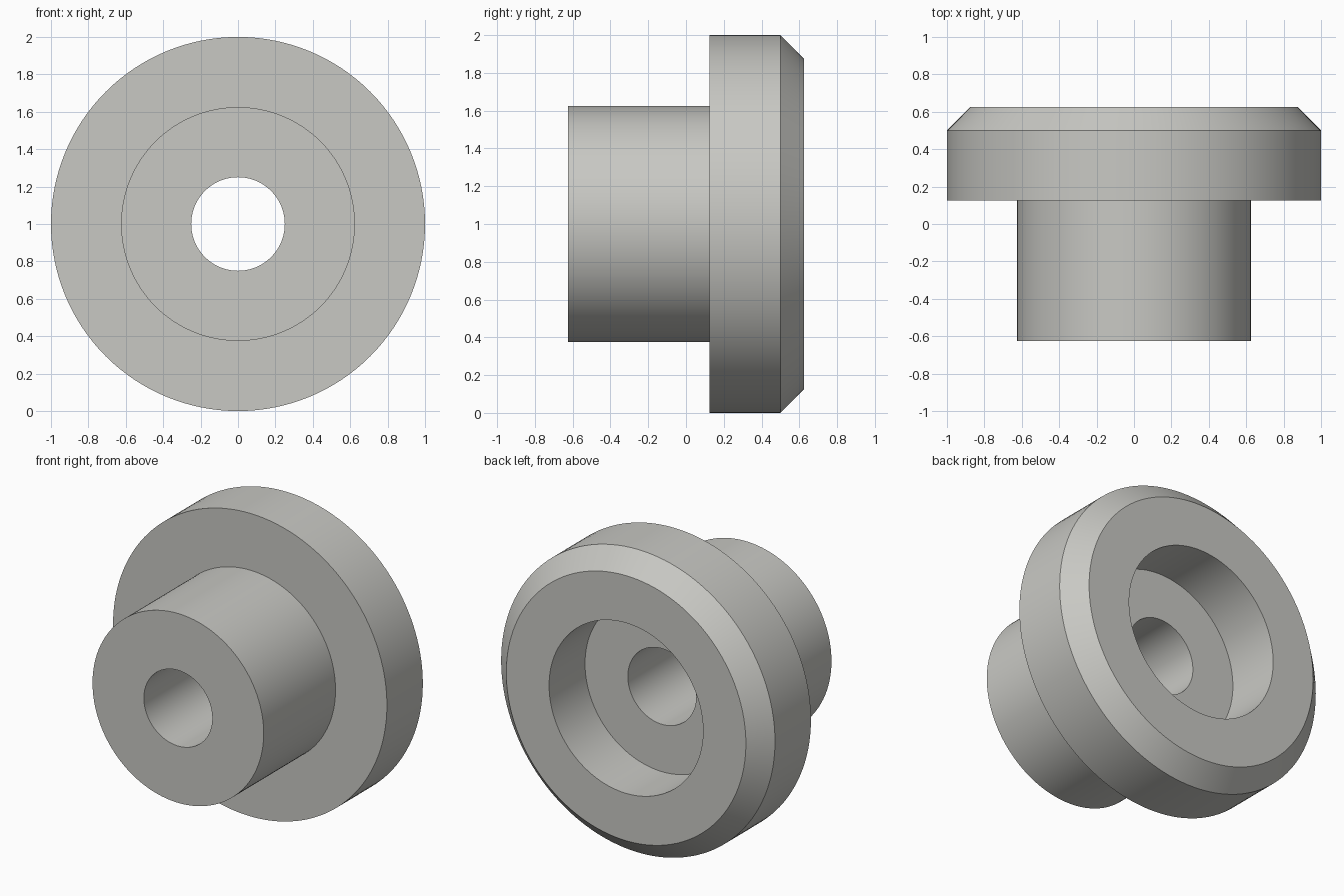
import bpy
import bmesh
import math

if "Cube" in bpy.data.objects:
    bpy.data.objects.remove(bpy.data.objects["Cube"])

SEGMENTS = 128

grey = bpy.data.materials.new("light grey")
grey.diffuse_color = (0.58, 0.58, 0.55, 1.0)
grey.use_nodes = True
grey.node_tree.nodes["Principled BSDF"].inputs["Base Color"].default_value = grey.diffuse_color

# Closed cross-section as (radius, y), turned around the y axis
profile = [
    (0.25, -0.625), (0.625, -0.625),                # hub front face
    (0.625, 0.125), (1.0, 0.125),                   # shoulder to flange
    (1.0, 0.5), (0.875, 0.625),                     # flange rim and chamfer
    (0.5625, 0.625), (0.5625, 0.25), (0.25, 0.25),  # counterbore and its floor
]

bm = bmesh.new()
rings = []
for i in range(SEGMENTS):
    a = 2 * math.pi * i / SEGMENTS
    rings.append([bm.verts.new((r * math.cos(a), y, 1 + r * math.sin(a)))
                  for r, y in profile])
for i in range(SEGMENTS):
    here, after = rings[i], rings[(i + 1) % SEGMENTS]
    for j in range(len(profile)):
        k = (j + 1) % len(profile)
        bm.faces.new((here[j], here[k], after[k], after[j]))
bmesh.ops.recalc_face_normals(bm, faces=bm.faces)

mesh = bpy.data.meshes.new("flanged_bushing")
bm.to_mesh(mesh)
bm.free()
mesh.materials.append(grey)

# Flanged bushing with a stepped through-hole
bushing = bpy.data.objects.new("flanged_bushing", mesh)
bpy.context.collection.objects.link(bushing)
bpy.context.view_layer.objects.active = bushing
bushing.select_set(True)
bpy.ops.object.shade_smooth_by_angle(angle=math.radians(30))
